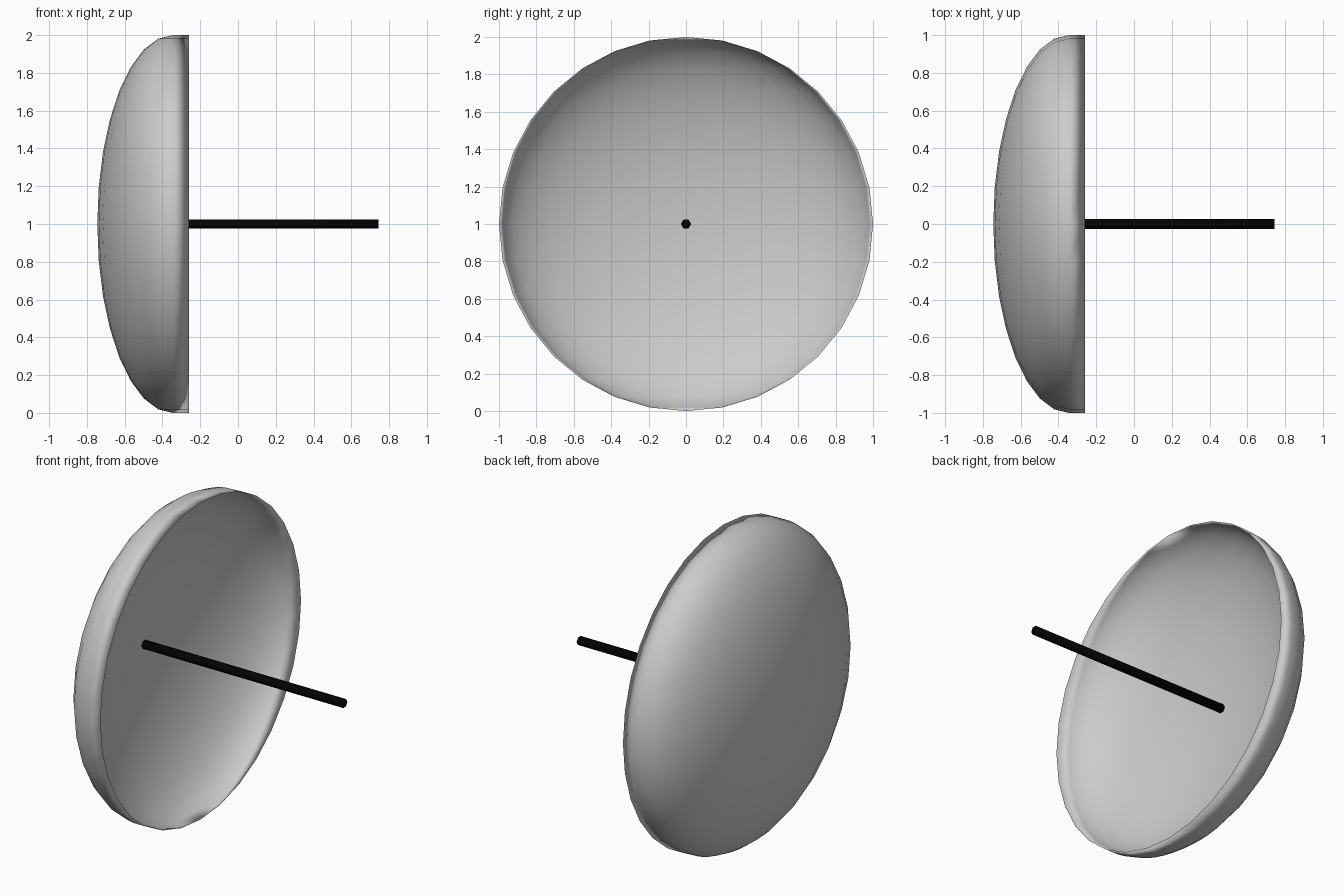
import bpy, bmesh, math
from mathutils import Matrix, Vector

if "Cube" in bpy.data.objects:
    bpy.data.objects.remove(bpy.data.objects["Cube"])

RIM_X, LIP_X, TIP_X, DEPTH = -0.345, -0.26, 0.745, 0.4


def finish(name, bm, color=None):
    mesh = bpy.data.meshes.new(name)
    bm.to_mesh(mesh)
    bm.free()
    ob = bpy.data.objects.new(name, mesh)
    bpy.context.collection.objects.link(ob)
    if color:
        mat = bpy.data.materials.new(name + "_colour")
        mat.diffuse_color = color
        mat.use_nodes = True
        mat.node_tree.nodes["Principled BSDF"].inputs["Base Color"].default_value = mat.diffuse_color
        mesh.materials.append(mat)
    for p in mesh.polygons:
        p.use_smooth = True
    return ob


# dish: flattened half sphere, open towards +x
bm = bmesh.new()
bmesh.ops.create_uvsphere(bm, u_segments=32, v_segments=16, radius=1)
bmesh.ops.delete(bm, geom=[v for v in bm.verts if v.co.x > 1e-4], context='VERTS')
bmesh.ops.transform(bm, verts=bm.verts,
                    matrix=Matrix.Translation((RIM_X, 0, 1)) @ Matrix.Diagonal((DEPTH, 1, 1, 1)))
# thick shell: the bowl is extruded straight forward, so the wall thins to the lip
bowl = bm.faces[:]
inner = bmesh.ops.extrude_face_region(bm, geom=bowl, use_keep_orig=True)["geom"]
bmesh.ops.translate(bm, vec=Vector((LIP_X - RIM_X, 0, 0)),
                    verts=[g for g in inner if isinstance(g, bmesh.types.BMVert)])
bmesh.ops.recalc_face_normals(bm, faces=bm.faces)
finish("dish", bm)

# antenna rod: thin hexagonal bar along the dish axis, corners towards y
start = -0.655
bm = bmesh.new()
bmesh.ops.create_cone(bm, cap_ends=True, segments=6, radius1=0.027, radius2=0.027,
                      depth=TIP_X - start,
                      matrix=Matrix.Translation(((TIP_X + start) / 2, 0, 1))
                      @ Matrix.Rotation(math.pi / 2, 4, 'Y'))
if max(v.co.z for v in bm.verts) - 1 > 0.025:
    bmesh.ops.rotate(bm, verts=bm.verts, cent=(0, 0, 1),
                     matrix=Matrix.Rotation(math.pi / 6, 3, 'X'))
finish("antenna_rod", bm, (0.001, 0.001, 0.001, 1))
